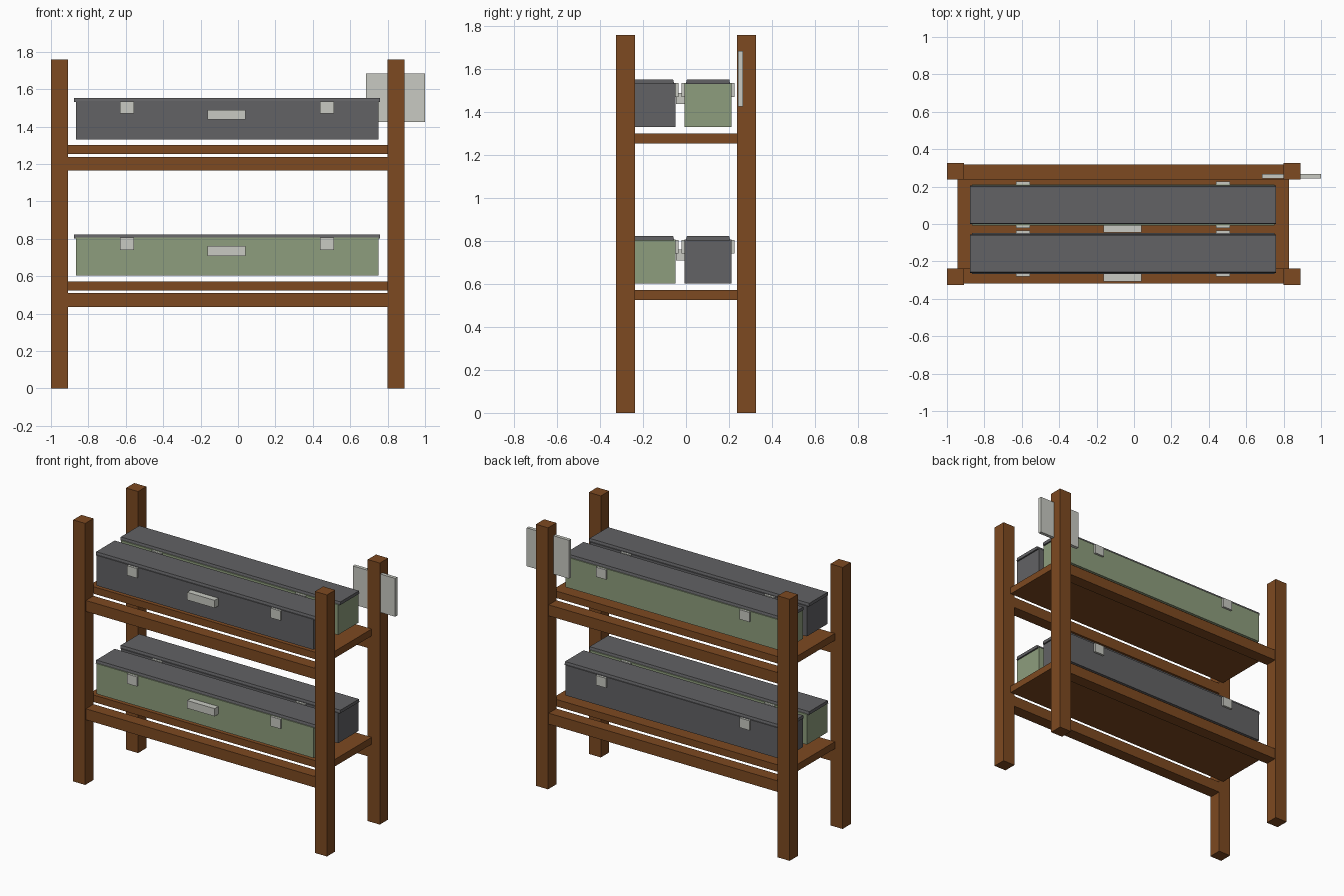
import bpy
import bmesh

old = bpy.data.objects.get("Cube")
if old:
    bpy.data.objects.remove(old, do_unlink=True)


def material(name, rgb):
    mat = bpy.data.materials.new(name)
    mat.use_nodes = True
    colour = (*rgb, 1)
    mat.diffuse_color = colour
    bsdf = next(n for n in mat.node_tree.nodes if n.type == "BSDF_PRINCIPLED")
    bsdf.inputs["Base Color"].default_value = colour
    return mat


wood = material("brown wood", (0.205, 0.067, 0.015))
grey = material("dark grey", (0.122, 0.122, 0.128))
green = material("sage green", (0.27, 0.337, 0.205))
metal = material("pale metal", (0.58, 0.59, 0.54))


def box(name, mat, xs, ys, zs, taper=0):
    """Box between limits; taper pulls the top edges inward in y."""
    bm = bmesh.new()
    bmesh.ops.create_cube(bm, size=1)
    for v in bm.verts:
        top = v.co.z > 0
        side = 1 if v.co.y > 0 else -1
        v.co.x = xs[v.co.x > 0]
        v.co.y = ys[v.co.y > 0] - (side * taper if top else 0)
        v.co.z = zs[top]
    mesh = bpy.data.meshes.new(name)
    bm.to_mesh(mesh)
    bm.free()
    mesh.materials.append(mat)
    obj = bpy.data.objects.new(name, mesh)
    bpy.context.collection.objects.link(obj)
    return obj


def mirrored(sign, inner, outer):
    return (inner, outer) if sign > 0 else (-outer, -inner)


# Four corner posts
for side, xs in (("right", (-1, -0.91)), ("left", (0.8, 0.89))):
    for end, sign in (("front", -1), ("back", 1)):
        box(f"{end}_{side}_post", wood, xs, mirrored(sign, 0.237, 0.325), (0, 1.76))


def chest(name, body_mat, y, z):
    """Long case with lid, clasps on both long sides and a front handle."""
    depth = 0.219
    back = y + depth
    box(f"{name}_body", body_mat, (-0.866, 0.75), (y, back), (z, z + 0.204))
    box(f"{name}_lid", grey, (-0.876, 0.76), (y + 0.006, back - 0.006),
        (z + 0.2, z + 0.221), taper=0.005)
    for side, x in (("right", -0.63), ("left", 0.439)):
        for end, ys in (("front", (y - 0.014, y)), ("back", (back, back + 0.014))):
            box(f"{name}_{end}_{side}_clasp", metal, (x, x + 0.074), ys,
                (z + 0.138, z + 0.203))
    box(f"{name}_handle", metal, (-0.163, 0.041), (y - 0.039, y), (z + 0.106, z + 0.158))


# Two tiers, each a shelf board, two long rails and two chests
tiers = (("lower", 0.525, green, grey), ("upper", 1.254, grey, green))
for tier, z, front_mat, back_mat in tiers:
    box(f"{tier}_shelf", wood, (-0.943, 0.83), (-0.237, 0.237), (z, z + 0.047))
    for end, sign in (("front", -1), ("back", 1)):
        box(f"{tier}_{end}_rail", wood, (-0.91, 0.8), mirrored(sign, 0.237, 0.318),
            (z - 0.089, z - 0.015))
    chest(f"{tier}_front_chest", front_mat, -0.268, z + 0.078)
    chest(f"{tier}_back_chest", back_mat, -0.007, z + 0.078)

# Flat sign running through the back left post
box("sign_plate", metal, (0.685, 1.0), (0.243, 0.266), (1.426, 1.684))
